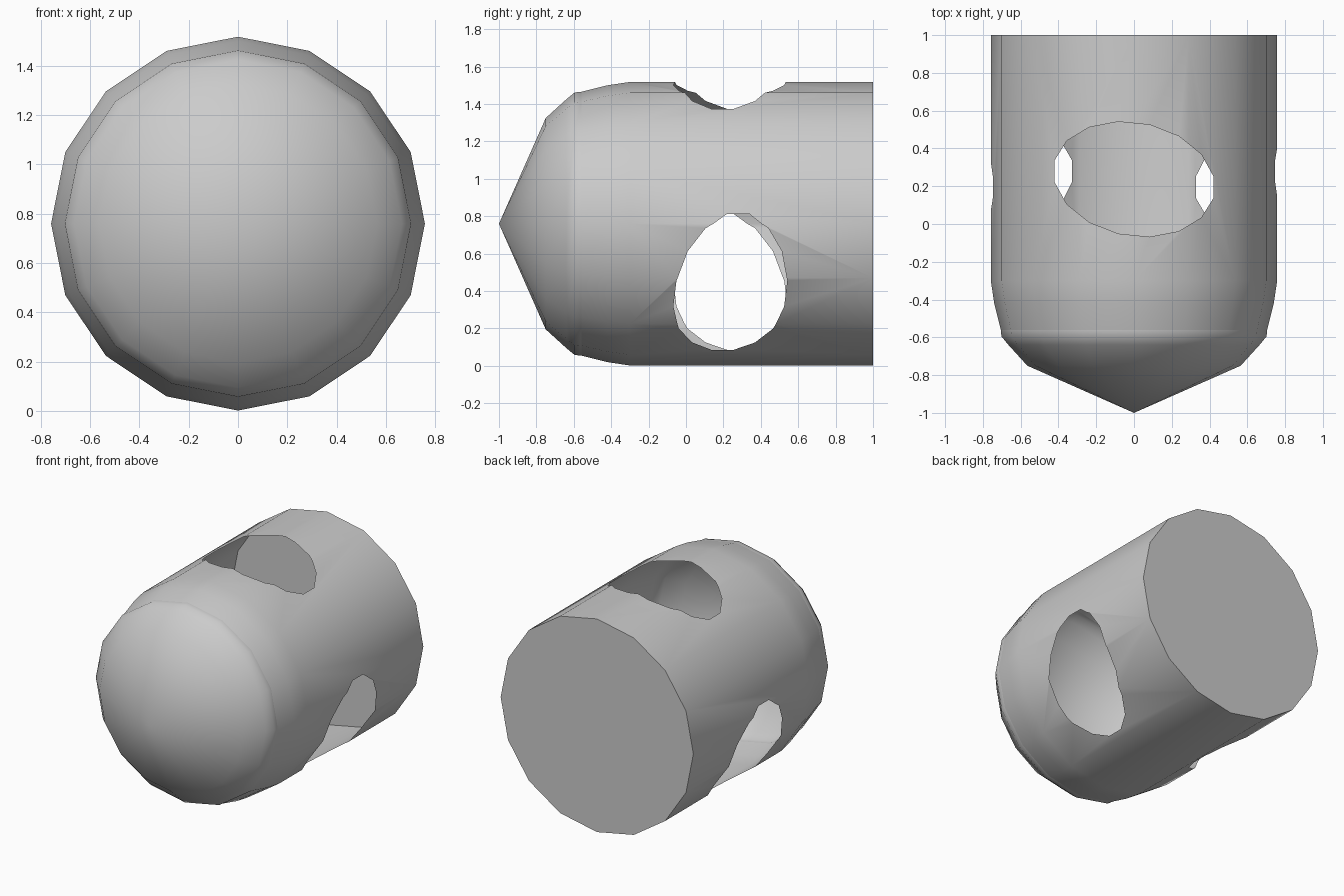
import bpy, bmesh, math

SIDES = 16
AXIS_Z = 0.76

if "Cube" in bpy.data.objects:
    bpy.data.objects.remove(bpy.data.objects["Cube"])

# One plain grey for the whole shell
grey = bpy.data.materials.new("plain_grey")
grey.use_nodes = True
COLOUR = (0.6, 0.6, 0.6, 1)
grey.diffuse_color = COLOUR
grey.node_tree.nodes["Principled BSDF"].inputs["Base Color"].default_value = COLOUR


def make_object(name, bm):
    bmesh.ops.recalc_face_normals(bm, faces=bm.faces[:])
    mesh = bpy.data.meshes.new(name)
    bm.to_mesh(mesh)
    bm.free()
    mesh.materials.append(grey)
    obj = bpy.data.objects.new(name, mesh)
    bpy.context.collection.objects.link(obj)
    return obj


def bridge(bm, rings):
    n = len(rings[0])
    for a, b in zip(rings, rings[1:]):
        for i in range(n):
            j = (i + 1) % n
            bm.faces.new((a[i], a[j], b[j], b[i]))


def turned_rings(bm, profile):
    """Rings of vertices around the long axis from (radius, y) pairs."""
    rings = []
    for r, y in profile:
        ring = []
        for i in range(SIDES):
            t = math.tau * i / SIDES
            ring.append(bm.verts.new((r * math.sin(t), y, AXIS_Z + r * math.cos(t))))
        rings.append(ring)
    bridge(bm, rings)
    return rings


def smooth(obj):
    bpy.ops.object.select_all(action="DESELECT")
    obj.select_set(True)
    bpy.context.view_layer.objects.active = obj
    bpy.ops.object.shade_smooth_by_angle(angle=math.radians(40))


# Barrel body, closed at both ends for cutting
bm = bmesh.new()
rings = turned_rings(bm, [(0.758, 1), (0.758, -0.3), (0.74, -0.42), (0.705, -0.56)])
bm.faces.new(rings[0])
bm.faces.new(rings[-1])
body = make_object("barrel_body", bm)

# Three oval cutters spaced evenly around the barrel
bm = bmesh.new()
for k in range(3):
    a = math.tau * k / 3
    ends = []
    for depth in (0.3, 1.0):
        ring = []
        for i in range(16):
            t = math.tau * (i + 0.5) / 16
            w = 0.428 * math.cos(t)
            y = 0.237 + 0.302 * math.sin(t) - 0.1 * w
            x = depth * math.sin(a) + w * math.cos(a)
            z = AXIS_Z + depth * math.cos(a) - w * math.sin(a)
            ring.append(bm.verts.new((x, y, z)))
        ends.append(ring)
        bm.faces.new(ring)
    bridge(bm, ends)
cutter = make_object("opening_cutter", bm)
cutter.hide_render = True

bpy.context.view_layer.objects.active = body
cut = body.modifiers.new("openings", "BOOLEAN")
cut.operation = "DIFFERENCE"
cut.solver = "EXACT"
cut.object = cutter
bpy.ops.object.modifier_apply(modifier=cut.name)
bpy.data.objects.remove(cutter)

# Keep only the thin outer skin: drop pocket walls and the hidden front disc
bm = bmesh.new()
bm.from_mesh(body.data)
inner = [f for f in bm.faces
         if any(math.hypot(v.co.x, v.co.z - AXIS_Z) < 0.6 for v in f.verts)
         or all(v.co.y < -0.5 for v in f.verts)]
bmesh.ops.delete(bm, geom=inner, context="FACES")
bm.to_mesh(body.data)
bm.free()
smooth(body)

# Pointed nose cap with a rounded shoulder
bm = bmesh.new()
rings = turned_rings(bm, [(0.705, -0.56), (0.702, -0.595), (0.665, -0.64), (0.565, -0.75)])
tip = bm.verts.new((0, -1, AXIS_Z))
for i in range(SIDES):
    bm.faces.new((rings[-1][i], rings[-1][(i + 1) % SIDES], tip))
smooth(make_object("nose_cap", bm))
